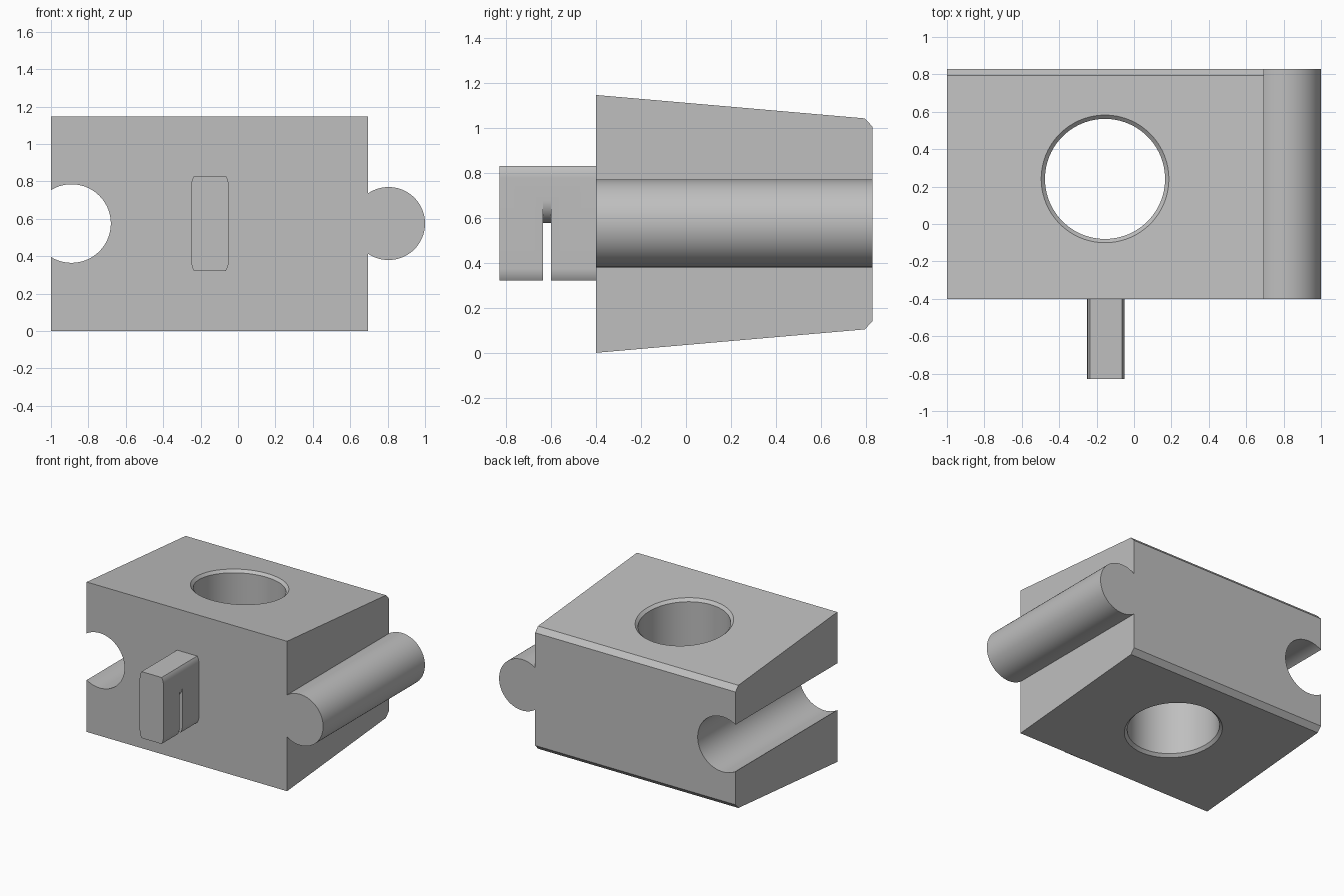
import bpy, bmesh, math
from mathutils import Vector

if "Cube" in bpy.data.objects:
    bpy.data.objects.remove(bpy.data.objects["Cube"])

grey = bpy.data.materials.new("plain_grey")
grey.use_nodes = True
colour = (0.52, 0.52, 0.52, 1)
grey.diffuse_color = colour
grey.node_tree.nodes["Principled BSDF"].inputs["Base Color"].default_value = colour

FRONT, BACK, MID, TOP = -0.4, 0.83, 0.573, 1.146
SLOPE = 0.105 / 1.2


def loft(name, rings):
    """Closed solid through a stack of equal-sized rings of points."""
    bm = bmesh.new()
    loops = [[bm.verts.new(p) for p in ring] for ring in rings]
    n = len(loops[0])
    for a, b in zip(loops, loops[1:]):
        for i in range(n):
            j = (i + 1) % n
            bm.faces.new((a[i], a[j], b[j], b[i]))
    bm.faces.new(loops[0])
    bm.faces.new(loops[-1])
    bmesh.ops.recalc_face_normals(bm, faces=bm.faces)
    mesh = bpy.data.meshes.new(name)
    bm.to_mesh(mesh)
    bm.free()
    obj = bpy.data.objects.new(name, mesh)
    bpy.context.collection.objects.link(obj)
    mesh.materials.append(grey)
    return obj


def along_y(name, outline, y0, y1):
    return loft(name, [[Vector((x, y, z)) for x, z in outline] for y in (y0, y1)])


def circle(cx, cz, r, n=96):
    return [(cx + r * math.cos(math.tau * i / n), cz + r * math.sin(math.tau * i / n))
            for i in range(n)]


def combine(target, tool, operation):
    mod = target.modifiers.new("combine", "BOOLEAN")
    mod.operation, mod.solver, mod.object = operation, "EXACT", tool
    bpy.context.view_layer.objects.active = target
    bpy.ops.object.modifier_apply(modifier=mod.name)
    bpy.data.objects.remove(tool)


# Wedge body with chamfered rear edges, mirrored about its mid height
upper = [(FRONT, TOP), (0.795, 1.042), (BACK, 1.004)]
side = upper + [(y, 2 * MID - z) for y, z in reversed(upper)]
body = loft("connector_block", [[Vector((x, y, z)) for y, z in side] for x in (-1, 0.695)])

# Round rail on the left, matching groove on the right
combine(body, along_y("rail", circle(0.805, MID + 0.002, 0.195), FRONT, BACK), "UNION")
combine(body, along_y("groove", circle(-0.89, MID + 0.002, 0.21), -0.6, 1), "DIFFERENCE")

# Vertical hole whose chamfered rims follow the sloping faces
hx, hy, n = -0.155, 0.241, 96
steps = [(0.381, 0.04), (0.341, 0), (0.321, -0.02)]
levels = [(r, d, -1) for r, d in steps] + [(r, d, 1) for r, d in reversed(steps)]
rings = []
for r, d, sign in levels:
    ring = []
    for x, y in circle(hx, hy, r, n):
        half = TOP - MID - SLOPE * (y - FRONT) + d
        ring.append(Vector((x, y, MID + sign * half)))
    rings.append(ring)
combine(body, loft("hole", rings), "DIFFERENCE")

# Front tab with softly curved corners
tx, half_w, low, high, r = -0.15, 0.1, 0.322, 0.83, 0.1
arc = [math.radians(32 * i / 8) for i in range(9)]
rise = r * math.sin(arc[-1])
corner = [(half_w - r + r * math.cos(a), high - rise + r * math.sin(a)) for a in arc]
top_edge = corner + [(-x, z) for x, z in reversed(corner)]
outline = top_edge + [(x, low + high - z) for x, z in
                      [(-x, z) for x, z in top_edge]]
outline = [(tx + x, z) for x, z in outline]
tab = along_y("tab", outline, -0.83, FRONT + 0.05)

# Thin slot through the tab, ending round a curved core
core_z = 0.676
core_arc = [math.pi * (1 + i / 48) for i in range(49)]
slot = [(tx + half_w * math.cos(a), core_z + half_w * math.sin(a)) for a in core_arc]
slot += [(tx + 0.15, core_z), (tx + 0.15, 0.2), (tx - 0.15, 0.2), (tx - 0.15, core_z)]
combine(tab, along_y("slot", slot, -0.635, -0.6), "DIFFERENCE")
combine(body, tab, "UNION")

bpy.ops.object.select_all(action="DESELECT")
body.select_set(True)
bpy.context.view_layer.objects.active = body
bpy.ops.object.shade_smooth_by_angle(angle=math.radians(20))
